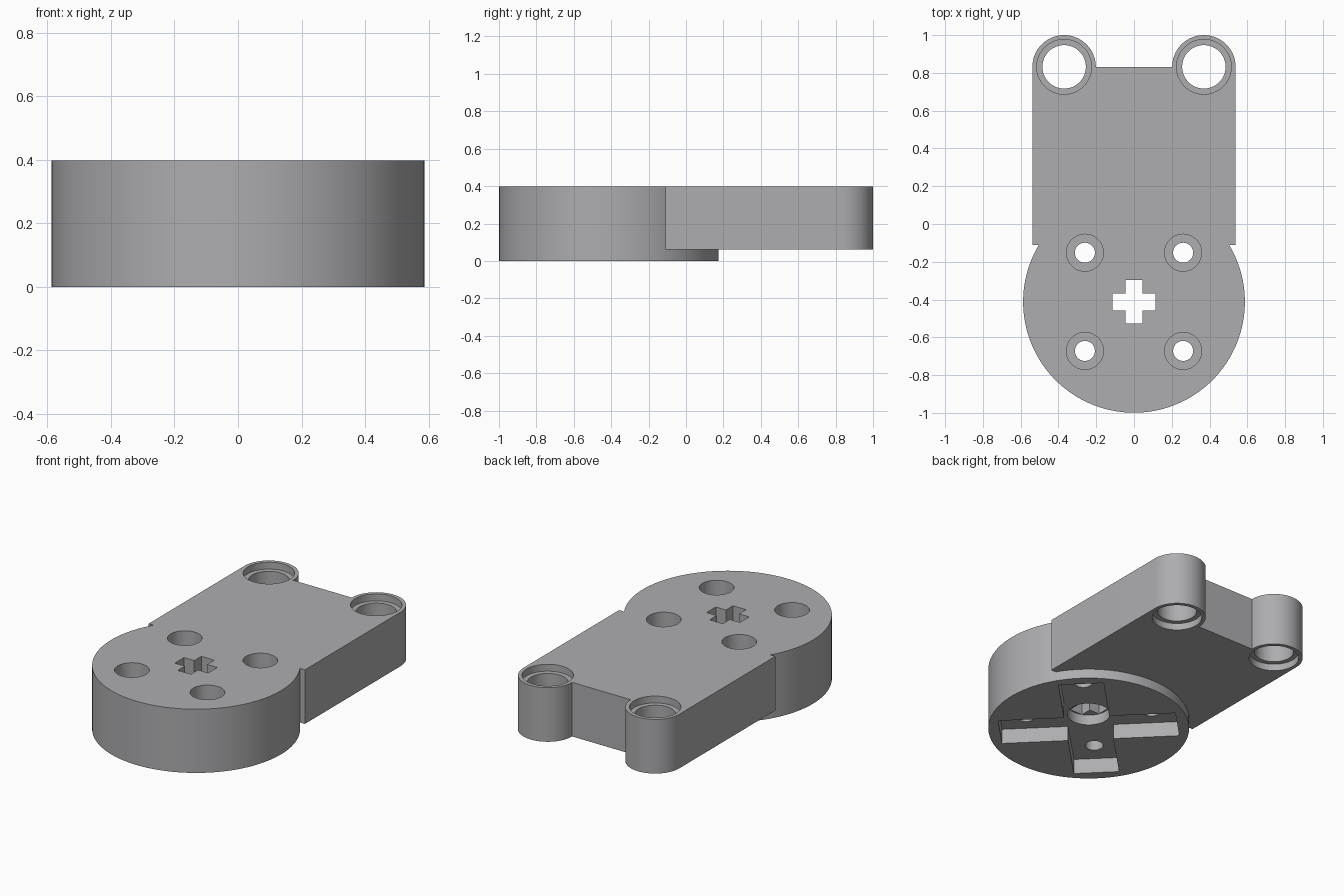
import bpy, math

cube = bpy.data.objects.get("Cube")
if cube:
    bpy.data.objects.remove(cube, do_unlink=True)

grey = bpy.data.materials.new("light grey plastic")
grey.use_nodes = True
colour = (0.42, 0.42, 0.435, 1)
grey.diffuse_color = colour
grey.node_tree.nodes["Principled BSDF"].inputs["Base Color"].default_value = colour

TOP, ARM_BASE = 0.397, 0.06
HUB_Y, HUB_R = -0.412, 0.587
LUG_X, LUG_Y, LUG_R = 0.37, 0.832, 0.168
POCKET = 0.095       # height of the underside recess ceiling
OVER = 0.05          # cutter overshoot


def cylinder(name, x, y, r, z0, z1, sides=64):
    bpy.ops.mesh.primitive_cylinder_add(vertices=sides, radius=r, depth=z1 - z0,
                                        location=(x, y, (z0 + z1) / 2))
    ob = bpy.context.object
    ob.name = name
    return ob


def box(name, x, y, sx, sy, z0, z1, turn=0):
    bpy.ops.mesh.primitive_cube_add(size=1, location=(x, y, (z0 + z1) / 2),
                                    rotation=(0, 0, turn))
    ob = bpy.context.object
    ob.name = name
    ob.scale = (sx, sy, z1 - z0)
    return ob


def combine(target, tool, operation):
    bpy.ops.object.select_all(action='DESELECT')
    bpy.context.view_layer.objects.active = target
    target.select_set(True)
    mod = target.modifiers.new("combine", 'BOOLEAN')
    mod.operation, mod.solver, mod.object = operation, 'EXACT', tool
    bpy.ops.object.modifier_apply(modifier=mod.name)
    bpy.data.objects.remove(tool, do_unlink=True)


# Round hub, flat arm and two end lugs
body = cylinder("horn_bracket", 0, HUB_Y, HUB_R, 0, TOP, 160)
front, back = -0.11, 0.832
arm = box("arm", 0, (front + back) / 2, 2 * (LUG_X + LUG_R), back - front, ARM_BASE, TOP)
for s in (-1, 1):
    combine(arm, cylinder("lug", s * LUG_X, LUG_Y, LUG_R, ARM_BASE, TOP), 'UNION')
combine(body, arm, 'UNION')

cutters = []
for s in (-1, 1):
    # Lug pin holes, counterbored at both ends
    cutters += [
        cylinder("pin_hole", s * LUG_X, LUG_Y, 0.115, -OVER, TOP + OVER),
        cylinder("pin_bore_top", s * LUG_X, LUG_Y, 0.145, TOP - 0.043, TOP + OVER),
        cylinder("pin_bore_base", s * LUG_X, LUG_Y, 0.145, -OVER, ARM_BASE + 0.043)]
    # Screw holes with deep head recesses
    for t in (-1, 1):
        x, y = s * 0.26, HUB_Y + t * 0.26
        cutters += [cylinder("screw_hole", x, y, 0.053, -OVER, TOP + OVER, 48),
                    cylinder("screw_head", x, y, 0.098, TOP - 0.1, TOP + OVER, 48)]
    # Diagonal cross recess under the hub
    cutters.append(box("horn_recess", 0, HUB_Y, 1.04, 0.265, -OVER, POCKET, s * math.pi / 4))

# Cross axle hole and the round clearance below it
cutters += [box("axle_slot", 0, HUB_Y, 0.23, 0.09, -OVER, TOP + OVER),
            box("axle_slot", 0, HUB_Y, 0.09, 0.23, -OVER, TOP + OVER),
            cylinder("axle_clearance", 0, HUB_Y, 0.125, -OVER, 0.16)]

for tool in cutters:
    combine(body, tool, 'DIFFERENCE')

body.data.materials.clear()
body.data.materials.append(grey)
for face in body.data.polygons:
    face.material_index = 0
bpy.ops.object.select_all(action='DESELECT')
body.select_set(True)
bpy.context.view_layer.objects.active = body
bpy.ops.object.shade_smooth_by_angle(angle=math.radians(30))
